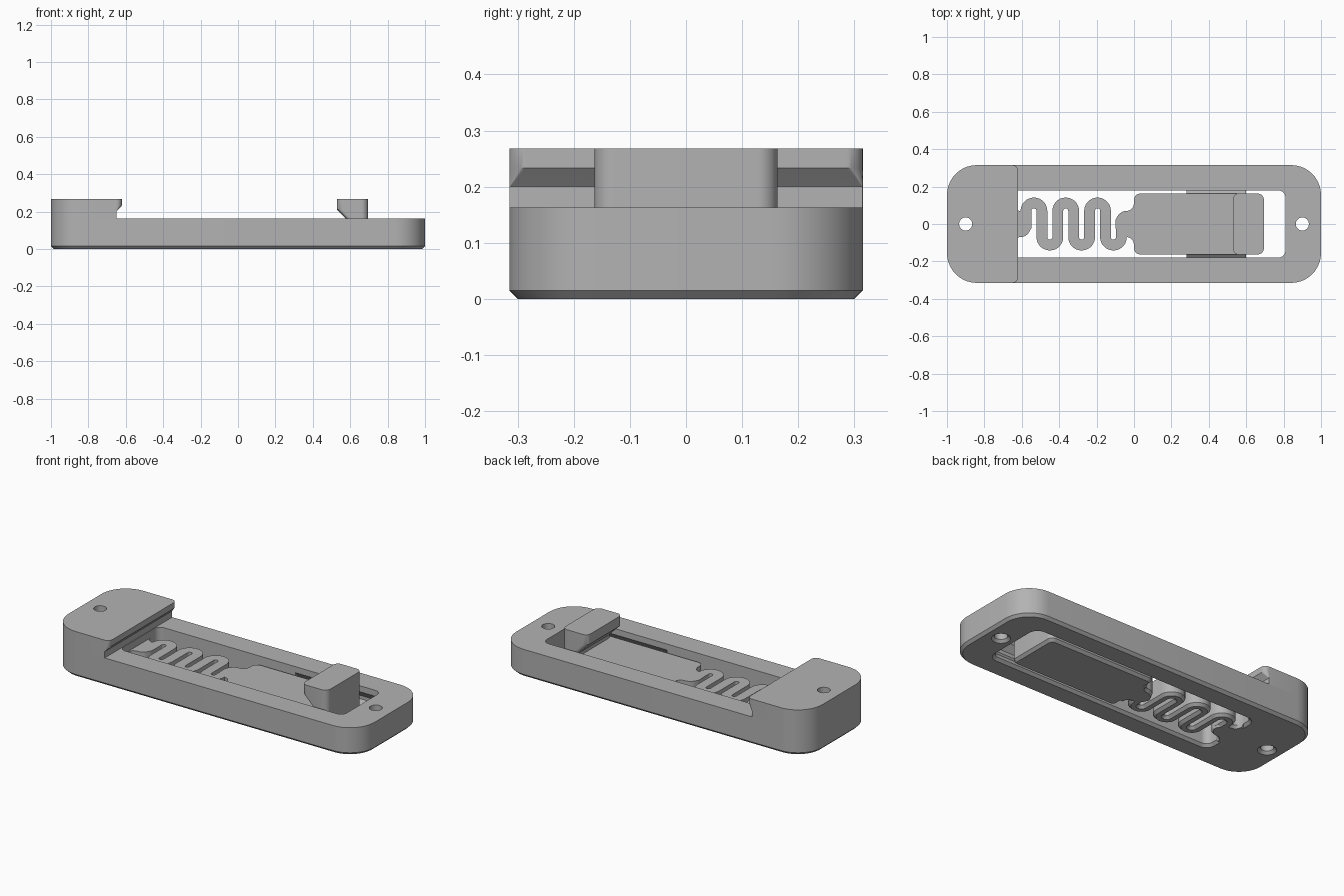
import bpy
import bmesh
from math import sin, cos, pi, sqrt
from mathutils import Vector

if "Cube" in bpy.data.objects:
    bpy.data.objects.remove(bpy.data.objects["Cube"], do_unlink=True)

GREY = (0.45, 0.45, 0.45, 1)
grey = bpy.data.materials.new("plain_grey")
grey.use_nodes = True
grey.diffuse_color = GREY
grey.node_tree.nodes["Principled BSDF"].inputs["Base Color"].default_value = GREY

CH = 0.015          # chamfer round the bottom edges
DECK = 0.163        # top of the frame
FLOOR = 0.12        # top of the slider and spring
TOP = 0.268         # top of both hooks


def loft(name, rings):
    """Closed solid through rings of equal vertex count."""
    bm = bmesh.new()
    loops = [[bm.verts.new(p) for p in ring] for ring in rings]
    n = len(loops[0])
    for a, b in zip(loops, loops[1:]):
        for i in range(n):
            j = (i + 1) % n
            bm.faces.new((a[i], a[j], b[j], b[i]))
    bm.faces.new(loops[0][::-1])
    bm.faces.new(loops[-1])
    bmesh.ops.recalc_face_normals(bm, faces=bm.faces)
    mesh = bpy.data.meshes.new(name)
    bm.to_mesh(mesh)
    bm.free()
    mesh.materials.append(grey)
    ob = bpy.data.objects.new(name, mesh)
    bpy.context.collection.objects.link(ob)
    return ob


def rounded(z, x0, x1, hy, r0, r1, seg=10):
    """Rounded rectangle ring; r0 rounds the low-x corners, r1 the high-x ones."""
    pts = []
    for q, (x, y, r) in enumerate(((x1 - r1, hy - r1, r1), (x0 + r0, hy - r0, r0),
                                   (x0 + r0, r0 - hy, r0), (x1 - r1, r1 - hy, r1))):
        for i in range(seg + 1):
            a = (q + i / seg) * pi / 2
            pts.append((x + r * cos(a), y + r * sin(a), z))
    return pts


def grown(z, d, x0, x1, hy, r):
    return rounded(z, x0 - d, x1 + d, hy + d, r + d, r + d)


def ribbon(name, path, widths):
    """Sweep a strip with a chamfered underside along a flat path."""
    rings = []
    for i, (p, w) in enumerate(zip(path, widths)):
        t = path[min(i + 1, len(path) - 1)] - path[max(i - 1, 0)]
        n = Vector((-t.y, t.x)).normalized()
        section = ((w - CH, 0), (w, CH), (w, FLOOR), (-w, FLOOR), (-w, CH), (CH - w, 0))
        rings.append([(p.x + n.x * s, p.y + n.y * s, z) for s, z in section])
    return loft(name, rings)


def side_prism(name, x0, x1, side, y0, y1, z0, z1):
    """Tapered rib running along x on one side."""
    m, f = (z0 + z1) / 2, 0.01
    prof = ((y0, z0), (y1, m - f), (y1, m + f), (y0, z1))
    return loft(name, [[(x, side * y, z) for y, z in prof] for x in (x0, x1)])


def cut(target, cutter):
    cutter.hide_render = True
    mod = target.modifiers.new("cut", "BOOLEAN")
    mod.object = cutter
    mod.operation = "DIFFERENCE"
    mod.solver = "EXACT"
    bpy.context.view_layer.objects.active = target
    bpy.ops.object.modifier_apply(modifier=mod.name)
    bpy.data.objects.remove(cutter, do_unlink=True)


# frame and fixed hook block
outer = (-1, 1, 0.315, 0.16)
frame = loft("frame", [grown(0, -CH, *outer), grown(CH, 0, *outer), grown(DECK, 0, *outer)])
head = loft("fixed_hook", [
    rounded(DECK, -1, -0.65, 0.315, 0.16, 0.001),
    rounded(0.2, -1, -0.65, 0.315, 0.16, 0.001),
    rounded(0.233, -1, -0.62, 0.315, 0.16, 0.03),
    rounded(TOP, -1, -0.62, 0.315, 0.16, 0.03)])

# window, guide grooves and screw holes
window = (-0.6475, 0.81, 0.18, 0.04)
cut(frame, loft("window_cutter", [grown(-0.01, CH + 0.01, *window), grown(CH, 0, *window),
                                  grown(DECK + 0.02, 0, *window)]))
for side in (-1, 1):
    cut(frame, side_prism("groove_cutter", 0.25, 0.79, side, 0.17, 0.21, 0.02, 0.14))
for x in (-0.9, 0.9):
    for part in (frame, head):
        hole = (x - 0.035, x + 0.035, 0.035, 0.0349)
        cut(part, loft("hole_cutter", [grown(-0.01, CH + 0.01, *hole), grown(CH, 0, *hole),
                                       grown(TOP + 0.05, 0, *hole)]))

# slider plate, guide ribs and moving hook
plate = (0, 0.695, 0.163, 0.035)
slider = loft("slider", [grown(0, -CH, *plate), grown(CH, 0, *plate), grown(FLOOR, 0, *plate)])
ribs = [side_prism(f"guide_rib_{label}", 0.28, 0.6, side, 0.155, 0.19, 0.03, 0.11)
        for label, side in (("left", 1), ("right", -1))]
tab = loft("moving_hook", [rounded(z, x, 0.695, 0.163, 0.03, 0.035) for z, x in
                           ((0.1, 0.6), (0.14, 0.6), (0.21, 0.53), (TOP, 0.53))])

# meandering spring: straight legs joined by alternating half turns
PITCH, TURN, FIRST = 0.085, 0.07, -0.5775
path = [Vector((FIRST, 0))]
for k in range(6):
    up = 1 if k % 2 == 0 else -1
    mid = FIRST + PITCH * (k + 0.5)
    for i in range(15):
        a = pi * (1 - i / 14)
        path.append(Vector((mid + PITCH / 2 * cos(a), up * (TURN + PITCH / 2 * sin(a)))))
path.append(Vector((FIRST + PITCH * 6, 0)))
spring = ribbon("spring", path, [0.029] * len(path))

# rounded roots that flare into the slider and the frame
def root(name, x, sign):
    pts, widths = [], []
    for i in range(25):
        d = 0.0985 - 0.1185 * i / 24
        if d > 0.04:
            w = 0.07 * sqrt(max(0.1, 1 - ((d - 0.04) / 0.06) ** 2))
        else:
            e = min(1, (0.04 - max(d, 0)) / 0.04)
            w = 0.07 + 0.04 * (1 - sqrt(1 - e * e))
        pts.append(Vector((x - sign * d, 0)))
        widths.append(w)
    return ribbon(name, pts, widths)


roots = [root("spring_root_slider", 0, 1), root("spring_root_frame", -0.6475, -1)]

# smooth the rounded walls, keep edges crisp
bpy.ops.object.select_all(action="DESELECT")
for ob in [frame, head, slider, tab, spring] + ribs + roots:
    ob.select_set(True)
bpy.context.view_layer.objects.active = frame
bpy.ops.object.shade_smooth_by_angle(angle=pi / 6)
